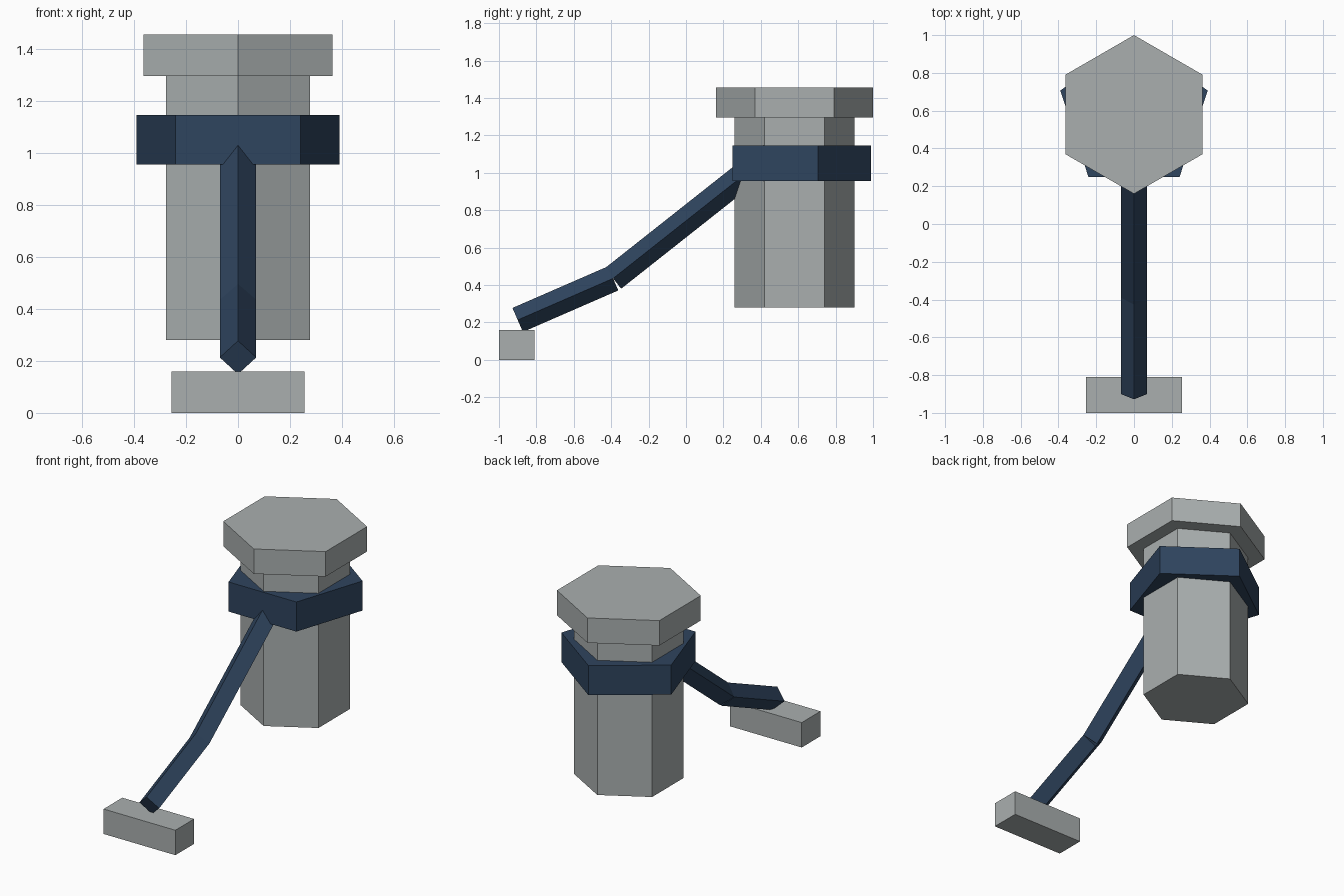
import bpy
import math
from mathutils import Vector

if "Cube" in bpy.data.objects:
    bpy.data.objects.remove(bpy.data.objects["Cube"])


def material(name, rgb):
    m = bpy.data.materials.new(name)
    m.diffuse_color = (*rgb, 1)
    m.use_nodes = True
    m.node_tree.nodes["Principled BSDF"].inputs["Base Color"].default_value = m.diffuse_color
    return m


GREY = material("light_grey", (0.40, 0.43, 0.43))
NAVY = material("navy_blue", (0.028, 0.058, 0.112))


def finish(name, mat):
    ob = bpy.context.object
    ob.name = name
    ob.data.materials.append(mat)
    return ob


def prism(name, sides, radius, y, z0, z1, mat):
    """Upright prism with one corner pointing to the back (+y)."""
    bpy.ops.mesh.primitive_cylinder_add(vertices=sides, radius=radius, depth=z1 - z0,
                                        location=(0, y, (z0 + z1) / 2))
    return finish(name, mat)


def rod(name, start, end, radius, mat):
    """Four-sided rod with an edge on top, between two (y, z) points."""
    a, b = Vector((0, *start)), Vector((0, *end))
    d = b - a
    bpy.ops.mesh.primitive_cylinder_add(vertices=4, radius=radius, depth=d.length,
                                        location=(a + b) / 2,
                                        rotation=(math.atan2(-d.y, d.z), 0, 0))
    return finish(name, mat)


# Hexagonal barrel and its cap
prism("barrel", 6, 0.32, 0.58, 0.28, 1.295, GREY)
prism("cap", 6, 0.42, 0.58, 1.295, 1.455, GREY)

# Five-sided collar gripping the barrel
prism("collar", 5, 0.41, 0.58, 0.955, 1.145, NAVY)

# Bent arm in two rods
ELBOW = (-0.39, 0.435)
rod("upper_arm", ELBOW, (0.33, 1.004), 0.07, NAVY)
rod("lower_arm", (-0.90, 0.213), ELBOW, 0.07, NAVY)

# Foot block
bpy.ops.mesh.primitive_cube_add(size=1, location=(0, -0.905, 0.08))
foot = finish("foot", GREY)
foot.scale = (0.51, 0.19, 0.16)
